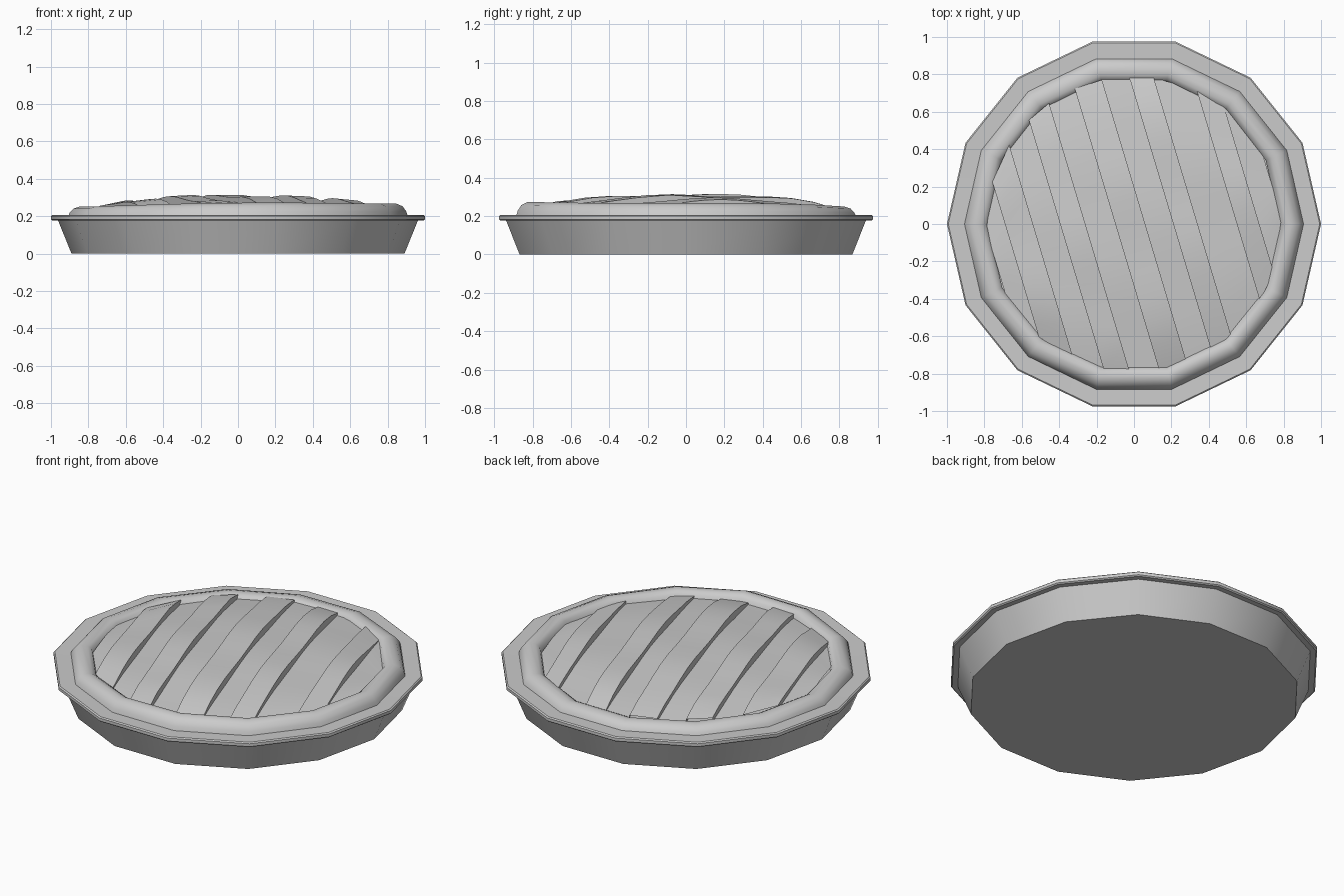
import bpy, bmesh
from math import sin, cos, pi, sqrt, atan2, radians

if "Cube" in bpy.data.objects:
    bpy.data.objects.remove(bpy.data.objects["Cube"])

SIDES = 14


def finish(name, bm, angle=40):
    bmesh.ops.recalc_face_normals(bm, faces=bm.faces)
    me = bpy.data.meshes.new(name)
    bm.to_mesh(me)
    bm.free()
    ob = bpy.data.objects.new(name, me)
    bpy.context.collection.objects.link(ob)
    bpy.ops.object.select_all(action='DESELECT')
    ob.select_set(True)
    bpy.context.view_layer.objects.active = ob
    bpy.ops.object.shade_smooth_by_angle(angle=radians(angle))
    return ob


def lathe(name, profile, height=lambda a, z: z, cap=False):
    bm = bmesh.new()
    rings = []
    for r, z in profile:
        rings.append([bm.verts.new((r * cos(a), r * sin(a), height(a, z)))
                      for a in (2 * pi * i / SIDES for i in range(SIDES))])
    for lo, hi in zip(rings, rings[1:]):
        for i in range(SIDES):
            j = (i + 1) % SIDES
            bm.faces.new((lo[i], lo[j], hi[j], hi[i]))
    if cap:
        bm.faces.new(rings[0][::-1])
    return finish(name, bm)


# Tapered pan with a thin flat rim
lathe("pan", [(0.89, 0), (0.962, 0.177), (0.993, 0.177), (1.0, 0.183),
              (1.0, 0.2), (0.993, 0.206), (0.86, 0.203)], cap=True)


# Uneven rolled crust edge
def crust_height(a, z):
    k = (z - 0.2) / 0.06
    return z + k * (0.008 * cos(a) - 0.009 * sin(a) + 0.004 * sin(3 * a))


lathe("crust_edge", [(0.908, 0.2), (0.9, 0.222), (0.88, 0.247), (0.845, 0.26),
                     (0.815, 0.256), (0.793, 0.243), (0.782, 0.215)], crust_height)

# Domed top: raised pastry strips alternating with lower gaps
LINES = [-0.80, -0.69, -0.54, -0.395, -0.26, -0.1, 0.06, 0.21, 0.34, 0.55, 0.67, 0.80]
TILT = atan2(0.3, 1)
R, SEGS = 0.79, 12


def top_height(u, v, raised, k):
    dome = 1 - (u * u + v * v) / (R * R)
    z = 0.228 + 0.05 * dome
    if raised:
        z += 0.014 + 0.02 * min(1, dome * 3) + 0.007 * cos(9 * v + 2.1 * k)
    else:
        z += 0.004 * cos(9 * v + 2.1 * k)
    return z


bm = bmesh.new()
previous = None
for k, (a, b) in enumerate(zip(LINES, LINES[1:])):
    edges = []
    for line in (a, b):
        u = max(-R, min(R, line * cos(TILT)))
        half = max(0.1, sqrt(R * R - u * u))
        row = []
        for i in range(SEGS + 1):
            v = half * (2 * i / SEGS - 1)
            x = u * cos(TILT) - v * sin(TILT)
            y = u * sin(TILT) + v * cos(TILT)
            row.append(bm.verts.new((x, y, top_height(u, v, k % 2 == 1, k))))
        edges.append(row)
    pairs = [edges] + ([(previous, edges[0])] if previous else [])
    for p, q in pairs:
        for i in range(SEGS):
            bm.faces.new((p[i], q[i], q[i + 1], p[i + 1]))
    previous = edges[1]
finish("lattice_top", bm, 30)
